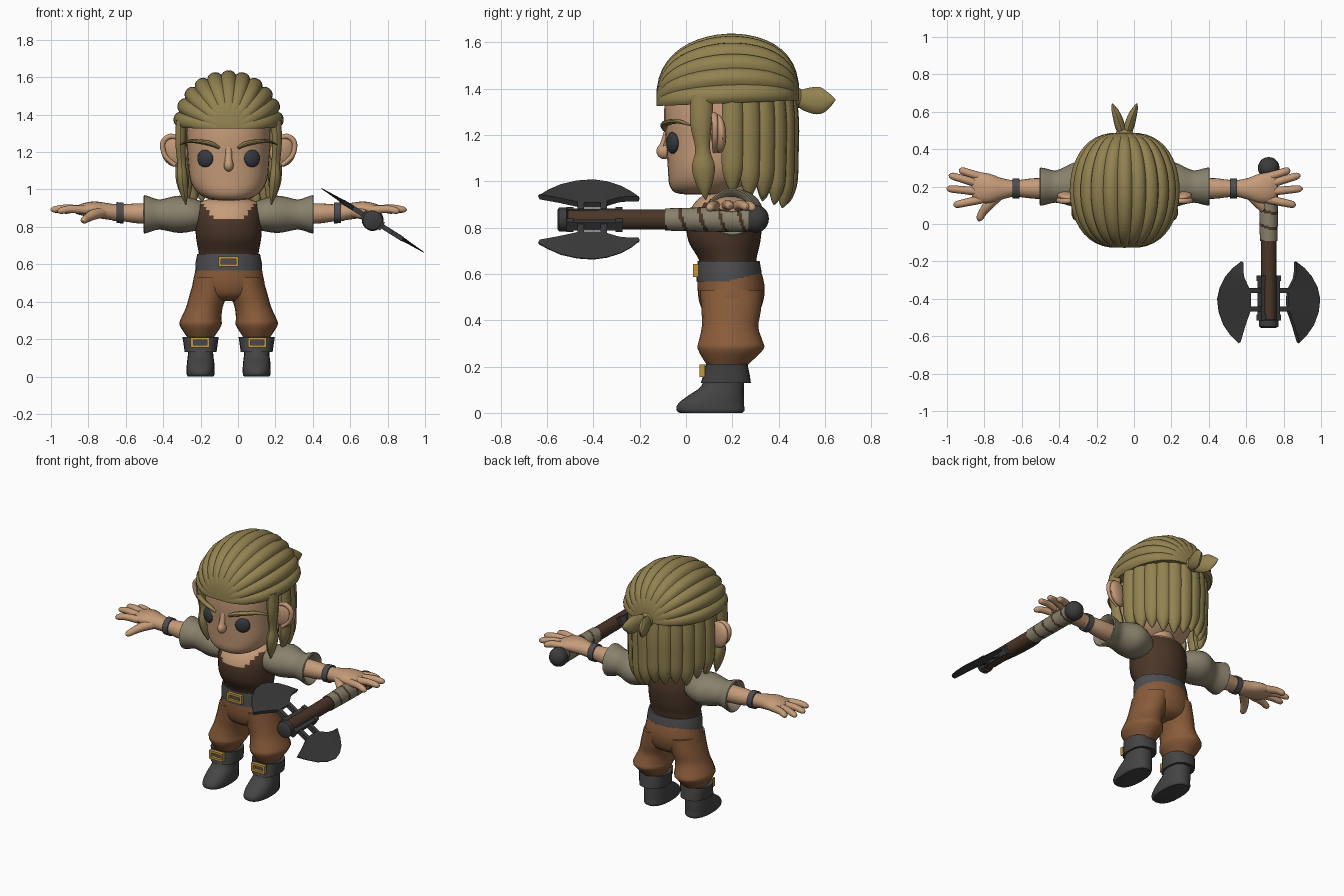
import bpy, bmesh, math, random
from mathutils import Vector, Matrix

random.seed(4)
BODY = (-0.05, 0, 0)          # body centre line
AXE = (0.72, 0, 0.835)        # axe shaft axis


def material(name, rgb):
    m = bpy.data.materials.new(name)
    m.diffuse_color = (*rgb, 1)
    return m


SKIN = material("skin", (0.56, 0.33, 0.19))
HAIR = material("hair", (0.29, 0.225, 0.082))
CLOTH = material("sleeve_cloth", (0.25, 0.22, 0.15))
PANTS = material("trouser_leather", (0.25, 0.105, 0.042))
BROWN = material("dark_leather", (0.07, 0.037, 0.021))
BOOT = material("boot_grey", (0.058, 0.058, 0.06))
BELT = material("belt_grey", (0.075, 0.075, 0.08))
GOLD = material("gold", (0.55, 0.31, 0.05))
EYE = material("eye_dark", (0.035, 0.04, 0.048))
STEEL = material("dark_steel", (0.045, 0.045, 0.047))


def finish(name, bm, mats, loc=BODY, mirror=False, angle=40):
    bmesh.ops.recalc_face_normals(bm, faces=bm.faces[:])
    me = bpy.data.meshes.new(name)
    bm.to_mesh(me)
    bm.free()
    for m in (mats if isinstance(mats, tuple) else (mats,)):
        me.materials.append(m)
    me.shade_smooth()
    me.set_sharp_from_angle(angle=math.radians(angle))
    ob = bpy.data.objects.new(name, me)
    ob.location = loc
    bpy.context.collection.objects.link(ob)
    if mirror:
        md = ob.modifiers.new("mirror", 'MIRROR')
        md.use_mirror_merge = False
    return ob


def spline(rows, sub):
    """Catmull-Rom through rows of numbers."""
    rows = [tuple(r) for r in rows]
    if sub < 2:
        return rows
    out = []
    for i in range(len(rows) - 1):
        p = [rows[max(0, min(len(rows) - 1, i + k))] for k in (-1, 0, 1, 2)]
        for s in range(sub):
            t = s / sub
            out.append(tuple(
                b + 0.5 * t * (c - a + t * (2*a - 5*b + 4*c - d + t * (3*(b - c) + d - a)))
                for a, b, c, d in zip(*p)))
    return out + [rows[-1]]


def skin_rings(bm, rings):
    vs = [[bm.verts.new(p) for p in r] for r in rings]
    n = len(vs[0])
    for a, b in zip(vs, vs[1:]):
        for i in range(n):
            j = (i + 1) % n
            bm.faces.new((a[i], a[j], b[j], b[i]))
    bm.faces.new(vs[0])
    bm.faces.new(vs[-1])


def loft(name, rows, mats, axis='z', n=20, sub=3, power=2.0, rule=None, **kw):
    """Rows are centre x, y, z and two radii, stacked along an axis."""
    bm = bmesh.new()
    rings = []
    for x, y, z, ra, rb in spline(rows, sub):
        ring = []
        for i in range(n):
            t = 2 * math.pi * i / n
            c, s = math.cos(t), math.sin(t)
            c = math.copysign(abs(c) ** (2 / power), c) * max(ra, .001)
            s = math.copysign(abs(s) ** (2 / power), s) * max(rb, .001)
            ring.append({'z': (x + c, y + s, z), 'x': (x, y + c, z + s),
                         'y': (x + c, y, z + s)}[axis])
        rings.append(ring)
    skin_rings(bm, rings)
    if rule:
        for f in bm.faces:
            f.material_index = rule(f.calc_center_median())
    return finish(name, bm, mats, **kw)


def sweep(name, rows, mat, up, n=10, sub=4, **kw):
    """Rows are x, y, z, half width, half thickness; up faces the thin side."""
    bm = bmesh.new()
    pts = spline(rows, sub)
    up, rings = Vector(up), []
    for i, p in enumerate(pts):
        a, b = pts[max(0, i - 1)], pts[min(len(pts) - 1, i + 1)]
        tan = (Vector(b[:3]) - Vector(a[:3])).normalized()
        side = tan.cross(up).normalized()
        nor = side.cross(tan)
        rings.append([Vector(p[:3]) + side * max(p[3], .001) * math.cos(t) + nor * max(p[4], .001) * math.sin(t)
                      for t in (2 * math.pi * k / n for k in range(n))])
    skin_rings(bm, rings)
    return finish(name, bm, mat, **kw)


def ball(name, c, r, mat, rot=(0, 0, 0), **kw):
    bm = bmesh.new()
    bmesh.ops.create_uvsphere(bm, u_segments=20, v_segments=12, radius=1)
    m = Matrix.Translation(c)
    for a, ax in zip(rot, 'XYZ'):
        m = m @ Matrix.Rotation(a, 4, ax)
    bm.transform(m @ Matrix.Diagonal((*r, 1)))
    return finish(name, bm, mat, **kw)


def boxes(name, items, mat, **kw):
    """Items are (centre, size) pairs joined in one object."""
    bm = bmesh.new()
    for c, s in items:
        bmesh.ops.create_cube(bm, size=1, matrix=Matrix.Translation(c) @ Matrix.Diagonal((*s, 1)))
    return finish(name, bm, mat, **kw)


def buckle(name, x, y, z, w, h, **kw):
    b, d = 0.014, 0.022
    boxes(name, [((x, y, z + s * (h - b) / 2), (w, d, b)) for s in (-1, 1)] +
          [((x + s * (w - b) / 2, y, z), (b, d, h)) for s in (-1, 1)], GOLD, **kw)


# boots, cuffs and their buckles
loft("boot", [(.15, .108, 0, .068, .135), (.15, .106, .012, .074, .147), (.15, .108, .04, .075, .142),
              (.15, .13, .075, .073, .12), (.15, .158, .115, .068, .092), (.15, .167, .17, .066, .088)],
     BOOT, mirror=True, power=2.4)
loft("boot_cuff", [(.15, .17, .135, .066, .085), (.15, .172, .13, .085, .108), (.15, .175, .165, .09, .1),
                   (.15, .175, .212, .097, .09), (.15, .175, .205, .075, .075)], BOOT, sub=1, mirror=True, power=2.4)
buckle("cuff_buckle", .153, .07, .182, .1, .055, mirror=True)

# trousers
loft("trouser_leg", [(.15, .18, .19, .06, .075), (.15, .18, .215, .075, .095), (.15, .193, .275, .112, .142),
                     (.147, .193, .31, .108, .138), (.13, .19, .37, .098, .122), (.108, .195, .44, .1, .128),
                     (.09, .195, .53, .092, .135)], PANTS, mirror=True)
loft("trouser_hips", [(0, .195, .405, .08, .07), (0, .195, .43, .16, .115), (0, .195, .48, .192, .138),
                      (0, .195, .54, .184, .145), (0, .19, .6, .172, .138)], PANTS, n=28)

# belt and buckle
loft("belt", [(0, .188, .57, .165, .13), (0, .188, .568, .178, .142), (0, .186, .61, .177, .14),
              (0, .184, .655, .168, .134), (0, .184, .653, .15, .12)], BELT, sub=1, n=28)
buckle("belt_buckle", 0, .042, .615, .108, .055)

# vest, with bare skin inside the scooped neckline
loft("vest", [(0, .185, .6, .16, .122), (0, .18, .66, .16, .124), (0, .166, .74, .174, .155),
              (0, .165, .82, .178, .163), (0, .17, .88, .175, .15), (0, .18, .93, .152, .12), (0, .19, .95, .1, .08)],
     (BROWN, SKIN), n=40, sub=6,
     rule=lambda c: int(c.z > .92 or (c.y < .15 and c.z > .845 + 1.2 * max(0, abs(c.x) - .075) and abs(c.x) < .135)))
loft("neck", [(0, .175, .88, .11, .1), (0, .175, .95, .09, .09), (0, .175, 1.05, .09, .09)], SKIN)

# head and face
loft("head", [(0, .08, .942, .05, .06), (0, .075, .95, .11, .12), (0, .09, .985, .168, .162),
              (0, .12, 1.05, .205, .198), (0, .15, 1.15, .217, .235), (0, .17, 1.3, .225, .265),
              (0, .17, 1.42, .2, .24), (0, .17, 1.5, .12, .15)], SKIN, n=32, power=2.4)
ball("nose", (0, -.094, 1.13), (.026, .034, .034), SKIN)
sweep("nose_bridge", [(0, -.075, 1.24, .02, .014), (0, -.09, 1.18, .018, .016), (0, -.105, 1.135, .022, .018)], SKIN, (0, -1, 0))
ball("eye", (.125, -.058, 1.166), (.046, .022, .047), EYE, rot=(0, 0, .42), mirror=True)
ball("ear", (.29, .14, 1.205), (.072, .03, .085), SKIN, rot=(0, .3, .25), mirror=True)
sweep("ear_rim", [(.255, .13, 1.265, .012, .012), (.31, .122, 1.285, .014, .014), (.352, .125, 1.25, .014, .014),
                  (.34, .125, 1.18, .013, .013), (.285, .125, 1.13, .012, .012)], SKIN, (0, -1, 0), mirror=True)
sweep("eyebrow", [(.05, -.09, 1.222, .008, .01), (.09, -.095, 1.243, .013, .016), (.15, -.074, 1.255, .012, .018),
                  (.21, -.03, 1.258, .009, .018), (.258, .02, 1.24, .002, .006)], HAIR, (.3, -1, 0), mirror=True)

# swept-back hair: lobed half shell running front to back
bm = bmesh.new()
LOBES, PER, STEPS, rings = 11, 6, 22, []
for i in range(1, STEPS):
    a = math.pi * i / STEPS
    y, r = .18 - .31 * math.cos(a), math.sin(a) ** .72
    ring = []
    for k in range(LOBES * PER + 1):
        phi = math.pi * k / (LOBES * PER)
        lobe = .93 + .07 * abs(math.sin(LOBES * phi)) ** .6
        ring.append((.297 * r * lobe * math.cos(phi), y, 1.33 + .04 * y + .3 * r * lobe * math.sin(phi)))
    rings.append(ring)
skin_rings(bm, rings)
finish("hair_cap", bm, HAIR, angle=35)

# hanging back strands
COUNT = 12
for k in range(COUNT):
    th = math.radians(10 + 160 * k / (COUNT - 1))
    c, s = math.cos(th), math.sin(th)
    low = 1.0 - .07 * s + random.uniform(-.03, .03)
    path = [(1, 1.38, .045, .03), (1.02, 1.25, .05, .035), (1.01, 1.12, .05, .036), (1, low + .07, .045, .034),
            (.97, low, .02, .018), (.95, low - .025, .002, .002)]
    sweep(f"back_strand_{k + 1}", [(.25 * c * f, .15 + .3 * s * f, z, w, t) for f, z, w, t in path], HAIR, (c, s, 0))

# front side locks
sweep("side_lock", [(.255, .07, 1.37, .05, .028), (.258, .065, 1.25, .047, .028), (.252, .072, 1.14, .032, .024),
                    (.248, .075, 1.06, .05, .03), (.238, .08, .98, .032, .022), (.228, .085, .92, .002, .002)],
      HAIR, (1, 0, 0), mirror=True)

# tied tail at the back
ball("hair_knot", (0, .475, 1.36), (.05, .04, .045), HAIR)
sweep("hair_tail", [(.008, .47, 1.36, .028, .02), (.025, .525, 1.352, .052, .028), (.042, .58, 1.348, .058, .024),
                    (.058, .62, 1.35, .03, .014), (.066, .645, 1.352, .002, .002)], HAIR, (1, 0, 0), mirror=True)

# sleeves, arms and hands
loft("sleeve", [(.13, .195, .86, .08, .07), (.19, .2, .865, .115, .088), (.26, .21, .867, .122, .1),
                (.32, .205, .867, .1, .09), (.37, .2, .866, .086, .08), (.41, .2, .867, .094, .09),
                (.45, .2, .867, .102, .103), (.448, .2, .867, .085, .085), (.4, .2, .867, .055, .055)],
     CLOTH, axis='x', sub=2, mirror=True)
loft("forearm", [(.36, .19, .87, .056, .056), (.48, .19, .872, .055, .054), (.56, .19, .875, .046, .046),
                 (.62, .19, .877, .045, .045)], SKIN, axis='x', mirror=True)
loft("wristband", [(.565, .19, .875, .04, .04), (.563, .19, .875, .054, .056), (.6, .19, .876, .054, .056),
                   (.598, .19, .876, .04, .04)], BELT, axis='x', sub=1, mirror=True)
loft("palm", [(.6, .19, .876, .044, .043), (.66, .188, .885, .058, .044), (.72, .19, .893, .078, .043),
              (.78, .195, .893, .08, .033), (.815, .2, .89, .06, .02)], SKIN, axis='x', mirror=True)
TIPS = [(.885, .29, .885), (.94, .262, .89), (.952, .19, .893), (.915, .1, .885)]
for k, tip in enumerate(TIPS):
    base = Vector((.765, .25 - .039 * k, .89))
    end = Vector(tip)
    mid = base.lerp(end, .55) + Vector((0, 0, .008))
    pad = base.lerp(end, .9)
    sweep(f"finger_{k + 1}", [(*base, .024, .024), (*mid, .021, .021), (*pad, .018, .017), (*end, .004, .004)],
          SKIN, (0, 0, 1), mirror=True)
sweep("thumb", [(.67, .16, .88, .03, .03), (.725, .105, .865, .028, .028), (.76, .06, .845, .022, .022),
                (.775, .03, .835, .018, .018), (.78, .015, .83, .004, .004)], SKIN, (0, 0, 1), mirror=True)

# axe shaft, wrapped grip and metal ends
loft("axe_shaft", [(0, -.53, 0, .042, .042), (0, 0, 0, .042, .044)], BROWN, axis='y', sub=1, loc=AXE)
loft("axe_grip", [(0, -.09, 0, .047, .048), (0, .08, 0, .05, .052), (0, .27, 0, .05, .055)], (CLOTH, BROWN),
     axis='y', n=24, sub=24, loc=AXE, rule=lambda c: int(((c.y + .25 * c.x + .3 * c.z + .1) / .085) % 1 < .2))
ball("axe_pommel", (0, .3, .003), (.058, .058, .06), STEEL, loc=AXE)
loft("axe_end_cap", [(0, -.555, 0, .04, .04), (0, -.548, 0, .052, .052), (0, -.515, 0, .052, .052),
                     (0, -.51, 0, .042, .042)], STEEL, axis='y', sub=1, loc=AXE)

# axe blades: tapered crescent, struts and straps, mirrored across the shaft
TILT = math.radians(32)
EDGE = [(.172, -.2), (.225, -.235), (.272, -.28), (.308, -.34), (.324, -.4), (.315, -.47), (.285, -.54),
        (.24, -.595), (.19, -.638)]
BACK = [(.168, -.205), (.168, -.25), (.16, -.29), (.14, -.325), (.12, -.36), (.118, -.41), (.12, -.46), (.14, -.5), (.185, -.632)]
BACK[-2] = (.155, -.545)
bm = bmesh.new()
grid = [[bm.verts.new((u, v, w)) for (u, v), w in ((e, .002), (e, -.002), (b, -.013), (b, .013))]
        for e, b in zip(EDGE, BACK)]
for p, q in zip(grid, grid[1:]):
    for i in range(4):
        bm.faces.new((p[i], p[(i + 1) % 4], q[(i + 1) % 4], q[i]))
bm.faces.new(grid[0])
bm.faces.new(grid[-1])
blade = finish("axe_blade", bm, STEEL, loc=AXE, mirror=True, angle=20)
mount = boxes("axe_mount", [((.085, -.355, 0), (.09, .028, .026)), ((.085, -.455, 0), (.09, .028, .026)),
                            ((.047, -.395, 0), (.022, .23, .04)), ((.047, -.29, 0), (.03, .03, .05)),
                            ((.047, -.5, 0), (.03, .03, .05))], STEEL, loc=AXE, mirror=True)
for ob in (blade, mount):
    ob.rotation_euler = (0, TILT, 0)
